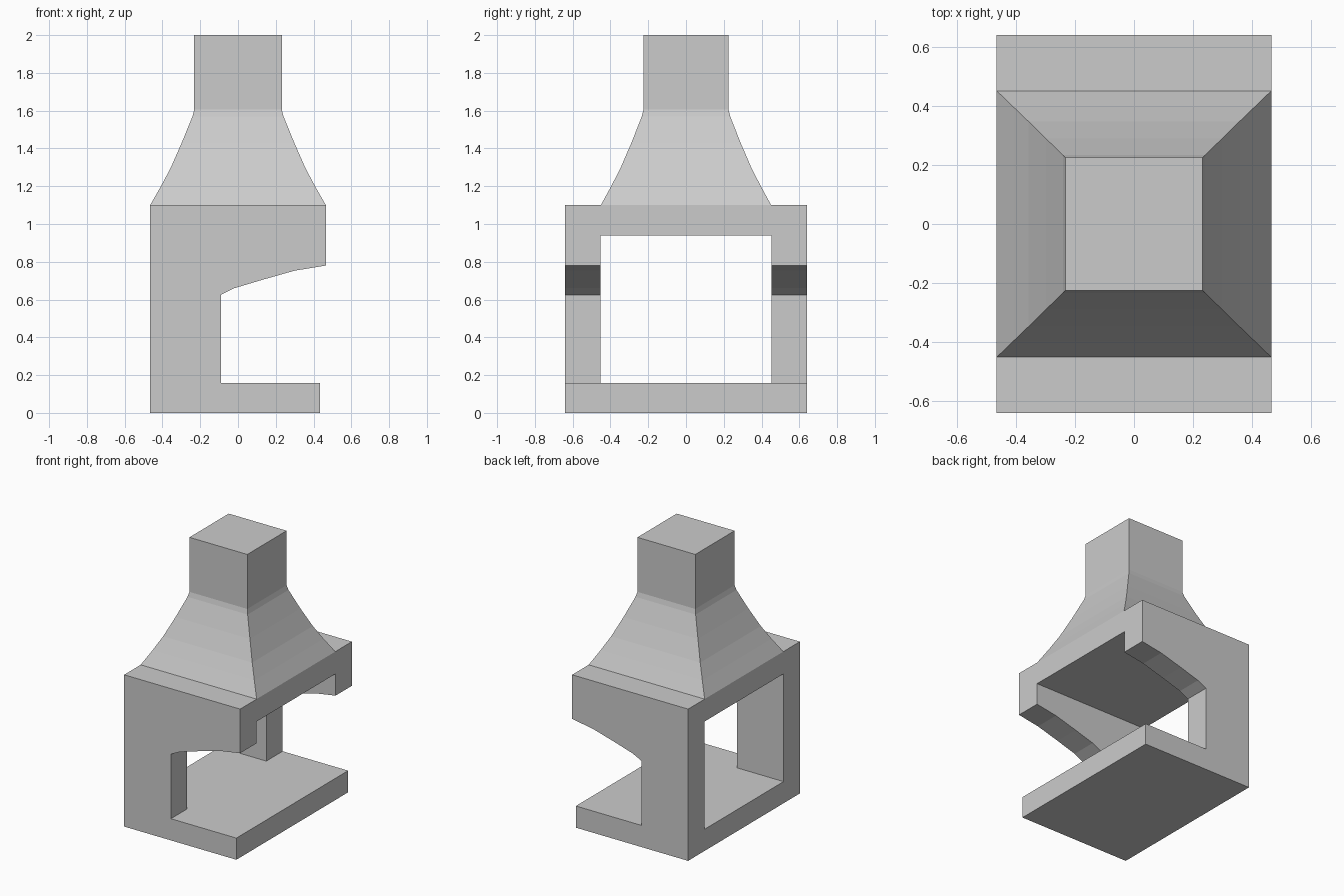
import bpy, bmesh

if "Cube" in bpy.data.objects:
    bpy.data.objects.remove(bpy.data.objects["Cube"])


def make_object(name, bm):
    bmesh.ops.recalc_face_normals(bm, faces=bm.faces)
    mesh = bpy.data.meshes.new(name)
    bm.to_mesh(mesh)
    bm.free()
    obj = bpy.data.objects.new(name, mesh)
    bpy.context.collection.objects.link(obj)
    return obj


def loft(name, rings):
    """Skin a list of matching closed rings and cap both ends."""
    bm = bmesh.new()
    loops = [[bm.verts.new(p) for p in ring] for ring in rings]
    for a, b in zip(loops, loops[1:]):
        n = len(a)
        for i in range(n):
            j = (i + 1) % n
            bm.faces.new((a[i], a[j], b[j], b[i]))
    bm.faces.new(loops[0])
    bm.faces.new(loops[-1])
    return make_object(name, bm)


def rect(x, y, z):
    return [(-x, -y, z), (x, -y, z), (x, y, z), (-x, y, z)]


# Fireplace body: side profile with the arched mouth, extruded across y
profile = [(-0.465, 0), (0.435, 0), (0.435, 0.157), (-0.09, 0.157),
           (-0.09, 0.625), (-0.02, 0.66), (0.13, 0.705), (0.30, 0.753),
           (0.465, 0.78), (0.465, 1.10), (-0.465, 1.10)]
body = loft("fireplace_body", [[(x, y, z) for x, z in profile] for y in (-0.64, 0.64)])

# Opening running through the body from front to back
cutter = loft("opening_cutter", [rect(0.8, 0.453, 0.157), rect(0.8, 0.453, 0.938)])
cutter.hide_render = True
cutter.hide_set(True)
cut = body.modifiers.new("opening", 'BOOLEAN')
cut.operation = 'DIFFERENCE'
cut.solver = 'EXACT'
cut.object = cutter

# Flared hood rising into a straight chimney
loft("hood_and_chimney", [rect(x, y, z) for x, y, z in (
    (0.465, 0.451, 1.10), (0.408, 0.396, 1.20), (0.357, 0.347, 1.296),
    (0.298, 0.289, 1.43), (0.241, 0.234, 1.57), (0.232, 0.225, 1.605),
    (0.232, 0.225, 2.0))])
